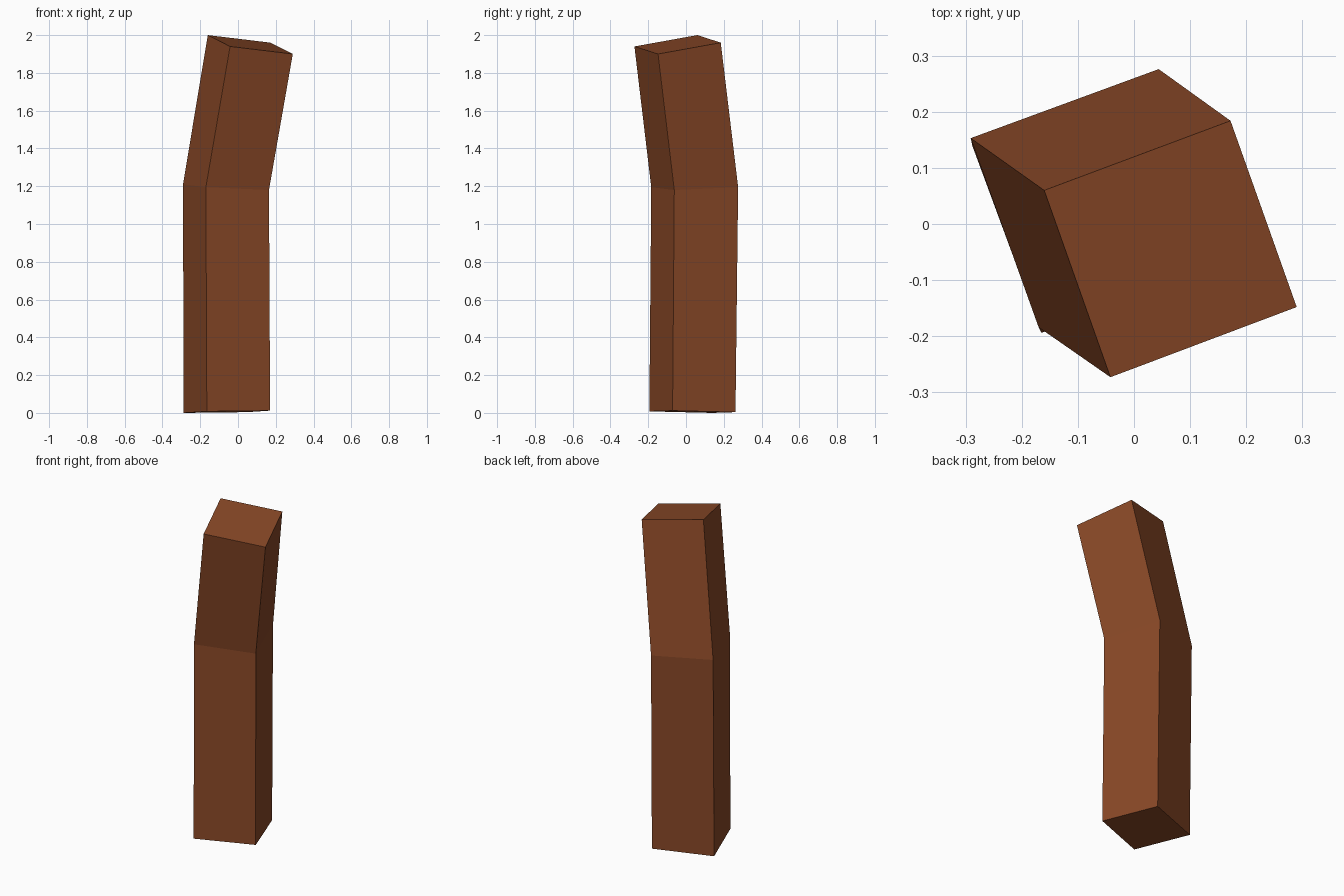
import bpy, bmesh

if "Cube" in bpy.data.objects:
    bpy.data.objects.remove(bpy.data.objects["Cube"])

# Square rings of the bent post, from the foot to the tilted top (left, back, right, front corner)
rings = [
    [(-0.288, 0.139, 0.0), (0.048, 0.262, 0.004), (0.170, -0.071, 0.012), (-0.165, -0.194, 0.008)],
    [(-0.291, 0.153, 1.210), (0.044, 0.276, 1.195), (0.164, -0.062, 1.180), (-0.170, -0.184, 1.195)],
    [(-0.160, 0.060, 2.0), (0.172, 0.184, 1.96), (0.290, -0.148, 1.90), (-0.042, -0.273, 1.94)],
]

bm = bmesh.new()
loops = [[bm.verts.new(p) for p in ring] for ring in rings]
# Side walls bridging consecutive rings
for low, high in zip(loops, loops[1:]):
    for i in range(4):
        j = (i + 1) % 4
        bm.faces.new((low[i], low[j], high[j], high[i]))
# End caps
bm.faces.new(loops[0])
bm.faces.new(loops[-1])
bmesh.ops.recalc_face_normals(bm, faces=bm.faces)

mesh = bpy.data.meshes.new("bent_post")
bm.to_mesh(mesh)
bm.free()
post = bpy.data.objects.new("bent_post", mesh)
bpy.context.collection.objects.link(post)

# Brown wood colour
wood = bpy.data.materials.new("brown_wood")
wood.diffuse_color = (0.25, 0.065, 0.02, 1)
wood.use_nodes = True
wood.node_tree.nodes["Principled BSDF"].inputs["Base Color"].default_value = wood.diffuse_color
mesh.materials.append(wood)
